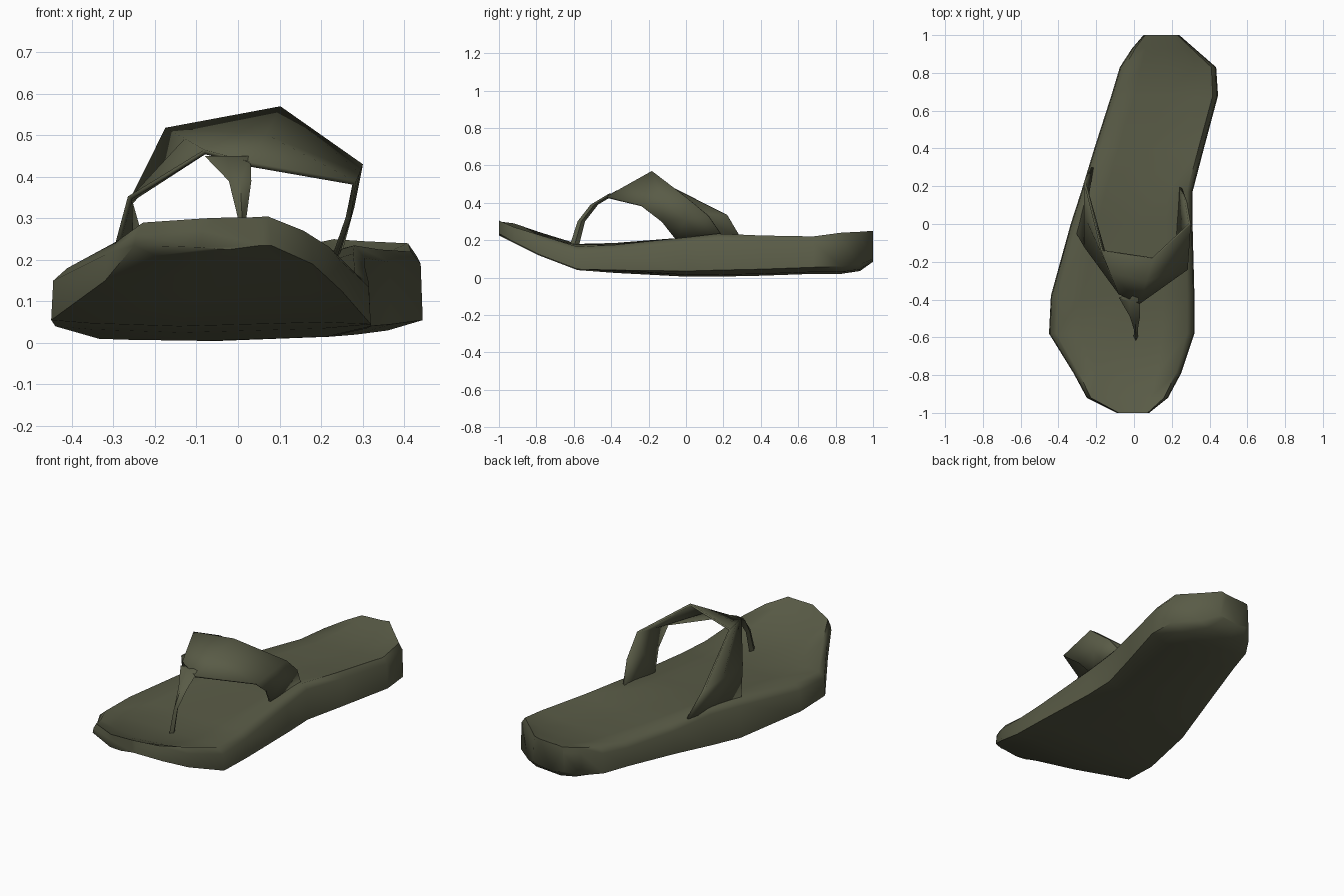
import bpy
import math
from mathutils import Vector

cube = bpy.data.objects.get("Cube")
if cube:
    bpy.data.objects.remove(cube, do_unlink=True)

# One dark olive rubber for the whole sandal
olive = bpy.data.materials.new("dark olive rubber")
olive.use_nodes = True
colour = (0.1, 0.105, 0.062, 1)
olive.diffuse_color = colour
olive.node_tree.nodes["Principled BSDF"].inputs["Base Color"].default_value = colour


def make_object(name, verts, faces, angle):
    mesh = bpy.data.meshes.new(name)
    mesh.from_pydata(verts, [], faces)
    mesh.materials.append(olive)
    obj = bpy.data.objects.new(name, mesh)
    bpy.context.collection.objects.link(obj)
    bpy.ops.object.select_all(action='DESELECT')
    obj.select_set(True)
    bpy.context.view_layer.objects.active = obj
    bpy.ops.object.mode_set(mode='EDIT')
    bpy.ops.mesh.select_all(action='SELECT')
    bpy.ops.mesh.normals_make_consistent(inside=False)
    bpy.ops.object.mode_set(mode='OBJECT')
    bpy.ops.object.shade_smooth_by_angle(angle=math.radians(angle))
    return obj


def loft(name, rings, angle, capped=True):
    """Join equal rings of points; closed rings are capped, open ones make a band."""
    n = len(rings[0])
    verts = [p for ring in rings for p in ring]
    faces = []
    for r in range(len(rings) - 1):
        for i in range(n if capped else n - 1):
            j = (i + 1) % n
            faces.append((r * n + i, r * n + j, (r + 1) * n + j, (r + 1) * n + i))
    if capped:
        faces += [tuple(range(n)), tuple(range(len(verts) - n, len(verts)))]
    return make_object(name, verts, faces, angle)


def sole_ring(y, x0, x1, bottom, low_a, low_b, rim_a, rim_b, floor):
    """Rounded slab section with a rim on each side and a dished footbed."""
    w = x1 - x0
    return [(x0 + 0.12 * w, y, (bottom + low_a) / 2), (x0, y, low_a),
            (x0 + 0.005, y, rim_a - 0.03), (x0 + 0.05 * w, y, rim_a),
            (x0 + 0.22 * w, y, 0.3 * rim_a + 0.7 * floor),
            (x0 + 0.5 * w, y, floor),
            (x0 + 0.78 * w, y, 0.3 * rim_b + 0.7 * floor),
            (x1 - 0.05 * w, y, rim_b), (x1 - 0.005, y, rim_b - 0.03),
            (x1, y, low_b), (x1 - 0.15 * w, y, bottom + 0.01),
            (x0 + 0.4 * w, y, bottom)]


# Sole, toe to heel: y, side edges, bottom, lower edges, rims, footbed floor
stations = [
    (-1.0, -0.09, 0.08, 0.225, 0.23, 0.235, 0.3, 0.305, 0.302),
    (-0.92, -0.25, 0.18, 0.185, 0.235, 0.19, 0.29, 0.27, 0.265),
    (-0.79, -0.32, 0.25, 0.12, 0.15, 0.125, 0.245, 0.23, 0.21),
    (-0.58, -0.45, 0.32, 0.04, 0.055, 0.045, 0.18, 0.165, 0.18),
    (-0.38, -0.44, 0.32, 0.025, 0.04, 0.04, 0.185, 0.175, 0.18),
    (0, -0.335, 0.31, 0.005, 0.01, 0.035, 0.215, 0.215, 0.195),
    (0.17, -0.28, 0.31, 0.005, 0.02, 0.04, 0.22, 0.235, 0.2),
    (0.4, -0.21, 0.37, 0.01, 0.04, 0.045, 0.195, 0.225, 0.195),
    (0.68, -0.12, 0.445, 0.02, 0.055, 0.055, 0.185, 0.22, 0.195),
    (0.83, -0.075, 0.435, 0.02, 0.06, 0.06, 0.2, 0.24, 0.205),
    (0.93, -0.01, 0.32, 0.035, 0.07, 0.07, 0.22, 0.245, 0.225),
    (1.0, 0.05, 0.24, 0.085, 0.1, 0.1, 0.235, 0.25, 0.24),
]
loft("sole", [sole_ring(*s) for s in stations], 60)

# Strap band over the foot, given as rear and front edges from side to side
rear = [(-0.22, 0.3, 0.2), (-0.26, 0.22, 0.335), (-0.17, -0.14, 0.515),
        (0.1, -0.18, 0.565), (0.295, 0, 0.43), (0.275, 0.12, 0.33), (0.24, 0.21, 0.2)]
front = [(-0.3, -0.05, 0.2), (-0.26, -0.12, 0.35), (-0.08, -0.37, 0.46),
         (0.03, -0.42, 0.43), (0.28, -0.24, 0.385), (0.265, -0.13, 0.3), (0.23, -0.05, 0.2)]
band = []
for a, b in zip(rear, front):
    band.append([a, tuple((Vector(a) + Vector(b)) / 2), b])
strap = loft("strap", band, 60, capped=False)
thick = strap.modifiers.new("thickness", 'SOLIDIFY')
thick.thickness = 0.012
thick.offset = 0

# Toe post, flaring where it meets the strap: centre, half width, half depth
post = [(0.01, -0.6, 0.16, 0.012, 0.025), (0.01, -0.56, 0.3, 0.01, 0.02),
        (0.005, -0.49, 0.39, 0.027, 0.02), (-0.025, -0.39, 0.45, 0.055, 0.02)]
loft("toe_post", [[(x - w, y, z), (x, y - d, z), (x + w, y, z), (x, y + d, z)]
                  for x, y, z, w, d in post], 40)
